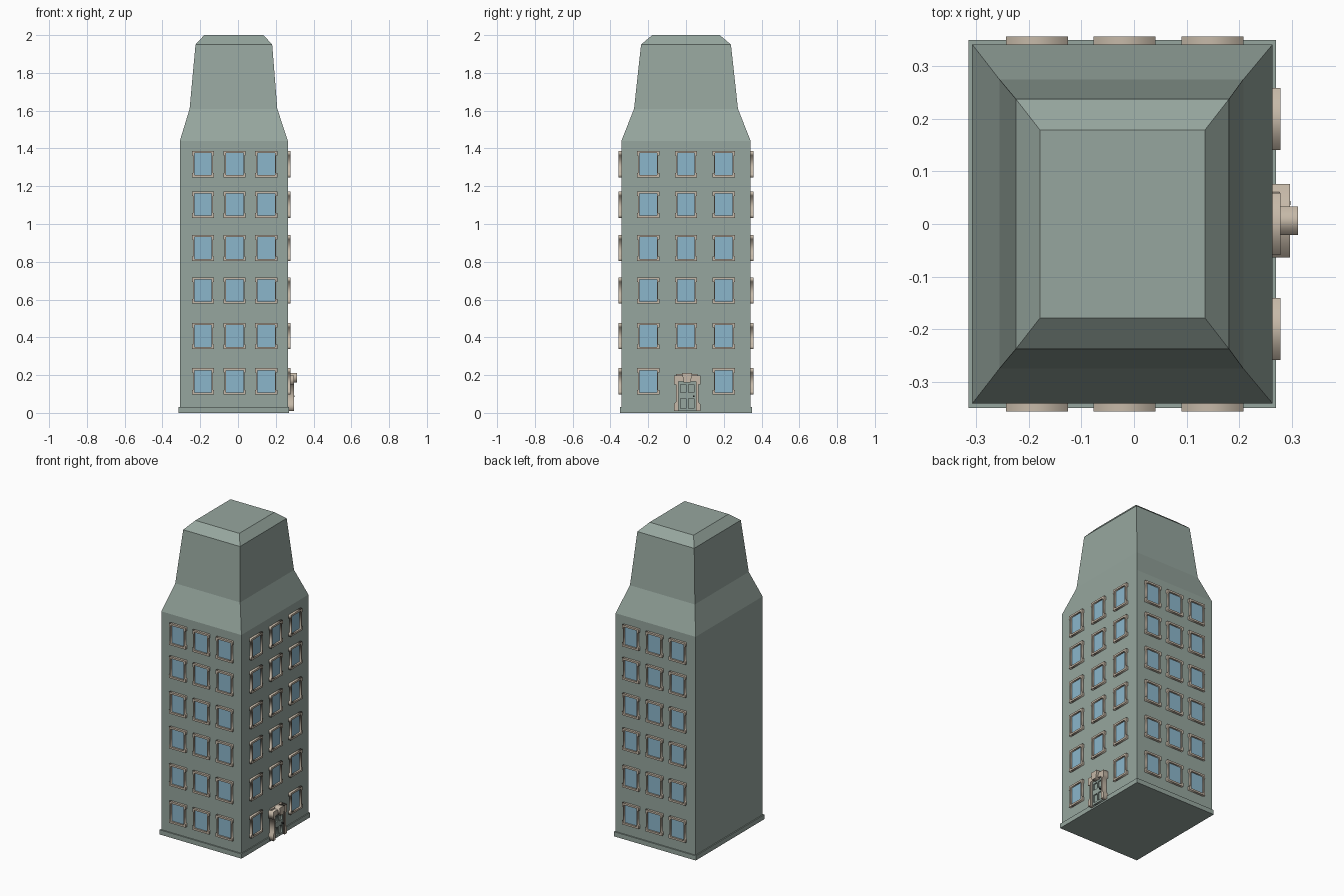
import bpy, bmesh
from mathutils import Matrix, Vector

if "Cube" in bpy.data.objects:
    bpy.data.objects.remove(bpy.data.objects["Cube"])


def material(name, rgb):
    m = bpy.data.materials.new(name)
    m.diffuse_color = (*rgb, 1)
    m.use_nodes = True
    m.node_tree.nodes["Principled BSDF"].inputs["Base Color"].default_value = m.diffuse_color
    return m


WALL = material("grey green", (0.305, 0.381, 0.342))
GLASS = material("window blue", (0.26, 0.468, 0.597))
TRIM = material("beige stone", (0.565, 0.485, 0.392))
DARK = material("dark metal", (0.03, 0.035, 0.035))


def add(name, mesh, mat=None):
    ob = bpy.data.objects.new(name, mesh)
    if mat:
        mesh.materials.append(mat)
    bpy.context.collection.objects.link(ob)
    return ob


def box(name, lo, hi, mat):
    bm = bmesh.new()
    bmesh.ops.create_cube(bm, size=1)
    for v in bm.verts:
        v.co = Vector([(a + b) / 2 + c * (b - a) for a, b, c in zip(lo, hi, v.co)])
    me = bpy.data.meshes.new(name)
    bm.to_mesh(me)
    bm.free()
    return add(name, me, mat)


def plate(name, loops, d0, d1):
    """Extruded flat outline with holes, spanning depth d0 to d1 in local z."""
    cu = bpy.data.curves.new(name, 'CURVE')
    cu.dimensions = '2D'
    cu.fill_mode = 'BOTH'
    cu.extrude = (d1 - d0) / 2
    for pts in loops:
        s = cu.splines.new('POLY')
        s.points.add(len(pts) - 1)
        for p, (x, y) in zip(s.points, pts):
            p.co = (x, y, 0, 1)
        s.use_cyclic_u = True
    tmp = bpy.data.objects.new("outline_helper", cu)
    bpy.context.collection.objects.link(tmp)
    bpy.context.view_layer.update()
    dg = bpy.context.evaluated_depsgraph_get()
    me = bpy.data.meshes.new_from_object(tmp.evaluated_get(dg))
    bpy.data.objects.remove(tmp)
    me.transform(Matrix.Translation((0, 0, (d0 + d1) / 2)))
    me.materials.clear()
    return me


def rect(x0, x1, y0, y1):
    return [(x0, y0), (x1, y0), (x1, y1), (x0, y1)]


def mirror_x(pts):
    return pts + [(-x, y) for x, y in reversed(pts)]


def wall_matrix(tangent, pos):
    t, up = Vector(tangent), Vector((0, 0, 1))
    m = Matrix((t, up, t.cross(up))).transposed().to_4x4()
    m.translation = pos
    return m


# Tower: stacked rectangular rings (x0, x1, half depth, z)
rings = [(-0.308, 0.264, 0.342, 0.03), (-0.308, 0.264, 0.342, 1.44),
         (-0.256, 0.208, 0.275, 1.61), (-0.225, 0.181, 0.238, 1.95),
         (-0.179, 0.135, 0.179, 2.0)]
bm = bmesh.new()
prev = None
for x0, x1, y, z in rings:
    cur = [bm.verts.new((a, b, z)) for a, b in rect(x0, x1, -y, y)]
    if prev:
        for i in range(4):
            j = (i + 1) % 4
            bm.faces.new((prev[i], prev[j], cur[j], cur[i]))
    else:
        bm.faces.new(cur[::-1])
    prev = cur
bm.faces.new(prev)
me = bpy.data.meshes.new("tower")
bm.to_mesh(me)
bm.free()
add("tower_and_roof", me, WALL)
box("plinth", (-0.315, -0.35, 0), (0.27, 0.35, 0.03), WALL)

# Window meshes, shared by every window
q = [(0.059, -0.07), (0.059, -0.046), (0.053, -0.046),
     (0.053, 0.046), (0.059, 0.046), (0.059, 0.07)]
frame = plate("window_frame", [mirror_x(q), rect(-0.046, 0.046, -0.058, 0.058)], 0, 0.015)
glass = plate("window_glass", [rect(-0.046, 0.046, -0.058, 0.058)], 0, 0.004)
frame.materials.append(TRIM)
glass.materials.append(GLASS)

# Windows on front, back and right walls; the left wall is blank
rows = [0.167, 0.407, 0.648, 0.873, 1.103, 1.317]
for r, z in enumerate(rows):
    spots = []
    for x in (-0.185, -0.018, 0.149):
        spots.append(((1, 0, 0), (x, -0.342, z)))
        spots.append(((-1, 0, 0), (x, 0.342, z)))
    for y in (-0.2, 0, 0.2):
        if r or y:
            spots.append(((0, 1, 0), (0.264, y, z)))
    for t, pos in spots:
        for n, mesh in (("window_frame", frame), ("window_glass", glass)):
            add(n, mesh).matrix_world = wall_matrix(t, pos)

# Door surround, leaf with four panels, keystone and knob on the right wall
door = wall_matrix((0, 1, 0), (0.264, 0.006, 0))
half = [(0.047, 0.01), (0.07, 0.01), (0.07, 0.045), (0.059, 0.06),
        (0.059, 0.15), (0.07, 0.15), (0.07, 0.198)]
arch = half + [(-x, y) for x, y in reversed(half)] + [(-0.047, 0.165), (0.047, 0.165)]
add("door_surround", plate("door_surround", [arch], 0, 0.033), TRIM).matrix_world = door
panels = [rect(s - 0.015, s + 0.015, a, b) for s in (-0.021, 0.021)
          for a, b in ((0.024, 0.075), (0.108, 0.15))]
add("door_leaf", plate("door_leaf", [rect(-0.047, 0.047, 0.01, 0.165)] + panels, 0, 0.02),
    WALL).matrix_world = door
add("door_panels", plate("door_panels", panels, 0, 0.012), WALL).matrix_world = door
key = mirror_x([(0.018, 0.16), (0.027, 0.21)])
add("keystone", plate("keystone", [key], 0.012, 0.048), TRIM).matrix_world = door
box("door_cap", (0.264, -0.052, 0.198), (0.277, 0.061, 0.207), TRIM)
box("door_knob", (0.284, 0.036, 0.083), (0.298, 0.044, 0.091), DARK)
